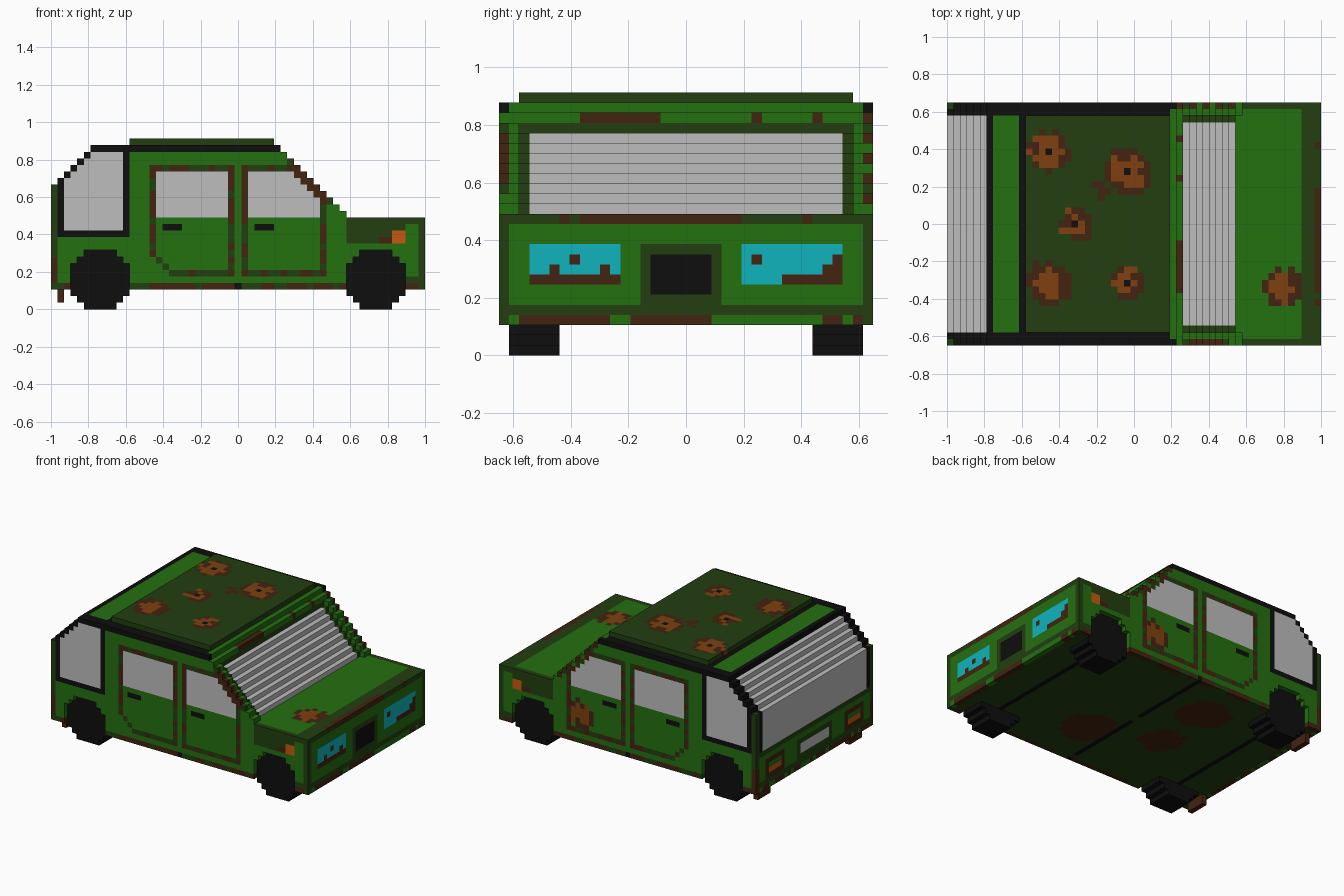
import bpy, bmesh, math, random

random.seed(4)
if "Cube" in bpy.data.objects:
    bpy.data.objects.remove(bpy.data.objects["Cube"], do_unlink=True)

# Block grid: 57 long (x), 37 wide (y), 26 high (z)
NX, NY, NZ = 57, 37, 26
V = 2 / NX
cells = {}          # (i, j, k) -> (part, colour)

COLOURS = {
    "green": (36, 112, 16), "dark_green": (34, 63, 16), "rust": (66, 35, 16),
    "light_rust": (126, 64, 16), "black": (14, 14, 14), "glass_grey": (190, 190, 190),
    "headlight_cyan": (16, 180, 190), "signal_orange": (198, 88, 16),
}


def linear(c):
    c /= 255
    return c / 12.92 if c < 0.04045 else ((c + 0.055) / 1.055) ** 2.4


materials = {}
for name, rgb in COLOURS.items():
    m = bpy.data.materials.new(name)
    m.use_nodes = True
    col = (*[linear(c) for c in rgb], 1)
    m.diffuse_color = col
    bsdf = m.node_tree.nodes["Principled BSDF"]
    bsdf.inputs["Base Color"].default_value = col
    bsdf.inputs["Roughness"].default_value = 0.9
    materials[name] = m


def fill(part, colour, I, J, K, rule=None):
    """Add blocks in the half-open ranges I, J, K where the rule holds."""
    for i in range(*I):
        for j in range(*J):
            for k in range(*K):
                if rule is None or rule(i, j, k):
                    cells[i, j, k] = (part, colour)


def paint(part, colour, I, J, K, rule=None):
    """Recolour and rename blocks that already exist."""
    fill(part, colour, I, J, K,
         lambda i, j, k: (i, j, k) in cells and (rule is None or rule(i, j, k)))


def sides(colour, I, K, rule=None, part="body"):
    """Paint the outer layer on both flanks."""
    for j in (0, NY - 1):
        paint(part, colour, I, (j, j + 1), K, rule)


def rust_mix(chance):
    return lambda i, j, k: random.random() < chance


def blob(part, centre, r, I, J, K, core=True, hole=False):
    """Ragged rust patch with a lighter core and an optional hole in the middle."""
    def within(rad, noise):
        return lambda *c: math.dist([a + .5 for a in c], centre) < rad + random.uniform(-noise, noise)
    paint(part, "rust", I, J, K, within(r, 0.5))
    if core:
        paint(part, "light_rust", I, J, K, within(r * 0.65, 0.9))
    if hole:
        c = tuple(int(a) for a in centre)
        cells[c] = (part, "black")


# Body silhouette: stepped tail, flat roof, stepped windscreen pillars, bonnet
def top(i):
    if i < 6:
        return 19 + i
    if i < 35:
        return 25
    return 59 - i if i < 45 else 14


fill("body", "green", (0, NX), (0, NY), (3, 25),
     lambda i, j, k: k < (58 - i if 36 <= i < 45 and 2 <= j < 35 else top(i)))

# Underside
paint("body", "dark_green", (1, 56), (1, 36), (3, 4))
blob("body", (33, 11, 3.5), 5, (1, 56), (1, 36), (3, 4), core=False)
blob("body", (20, 28, 3.5), 5, (1, 56), (1, 36), (3, 4), core=False)
blob("body", (20, 16, 3.5), 4, (1, 56), (1, 36), (3, 4), core=False)
paint("body", "black", (28, 29), (0, NY), (3, 4), lambda i, j, k: j % 18 > 1 or j == 0 or j == 36)
for i in (7, 49):
    paint("axle", "black", (i, i + 1), (6, 31), (3, 4))

# Rusty sill along both flanks
sides("dark_green", (0, 57), (3, 4), lambda i, j, k: i != 28)
sides("rust", (0, 57), (3, 4), lambda i, j, k: i != 28 and random.random() < 0.6)

# Roof rails, rear quarter frames and rear quarter windows
for J in ((0, 2), (35, 37)):
    paint("roof_rail", "black", (6, 34), J, (24, 25))
    paint("quarter_frame", "black", (1, 12), J, (11, 25))
    paint("quarter_frame", "black", (0, 1), J, (11, 19))
paint("roof_rail", "black", (6, 7), (0, NY), (24, 25))
paint("roof_rail", "black", (11, 12), (0, NY), (24, 25))
sides("glass_grey", (2, 11), (12, 24), lambda i, j, k: k < top(i) - 1, "quarter_window")
sides("dark_green", (0, 1), (8, 19))
sides("rust", (0, 1), (4, 8))

# Rear window, following the tail steps
paint("rear_window", "glass_grey", (0, 6), (2, 35), (11, 25))

# Tail panel: trim, lights and plate
paint("body", "dark_green", (0, 1), (1, 36), (10, 11))
paint("body", "dark_green", (0, 1), (1, 36), (4, 5))
paint("body", "rust", (0, 1), (1, 36), (3, 4), rust_mix(0.7))
for j in (3, 28):
    paint("tail_light", "rust", (0, 1), (j, j + 6), (5, 9))
    paint("tail_light", "green", (0, 1), (j + 1, j + 5), (7, 8))
    paint("tail_light", "signal_orange", (0, 1), (j + 1, j + 5), (6, 7))
paint("rear_plate", "dark_green", (0, 1), (13, 24), (5, 9))
paint("rear_plate", "glass_grey", (0, 1), (14, 23), (6, 8))

# Doors: rusty outline, window and handle


def rear_outline(i, j, k):
    if i + k < 23:
        return False
    return i in (15, 27) or k in (5, 21) or i + k == 23


def front_outline(i, j, k):
    if i + k > 57:
        return False
    return i in (29, 41) or k in (5, 21) or i + k == 57


for i0, outline in ((15, rear_outline), (29, front_outline)):
    span = (i0, i0 + 13)
    sides("dark_green", span, (5, 22), outline, "door_seam")
    sides("rust", span, (5, 22), lambda *c: outline(*c) and random.random() < 0.55, "door_seam")
    sides("glass_grey", (i0 + 1, i0 + 12), (14, 21),
          lambda i, j, k: i + k < 57, "door_window")
    sides("black", (i0 + 2, i0 + 5), (12, 13), None, "door_handle")
blob("body", (38.5, 36.5, 9), 2.6, (36, 41), (36, 37), (6, 13))

# Windscreen, its sunken frame and the rusty pillars
paint("windscreen_frame", "dark_green", (36, 44), (2, 35), (14, 23))
paint("windscreen_frame", "dark_green", (35, 36), (2, 35), (22, 23))
paint("windscreen", "glass_grey", (36, 44), (3, 34), (14, 22))
paint("body", "rust", (35, 36), (8, 16), (23, 24))
paint("body", "rust", (35, 36), (25, 26), (23, 24))
paint("body", "rust", (35, 36), (31, 32), (23, 24))
sides("dark_green", (34, 45), (14, 25), lambda i, j, k: k == top(i) - 1 and i % 3 == 0, "pillar")
paint("pillar", "rust", (34, 45), (0, 1), (17, 22), lambda i, j, k: k == top(i) - 1)
paint("pillar", "rust", (34, 45), (36, 37), (15, 24), lambda i, j, k: k == top(i) - 1 and k % 2)
sides("black", (34, 35), (24, 25), None, "roof_rail")

# Bonnet edging, wings and side signals
sides("dark_green", (45, 57), (13, 14))
sides("dark_green", (45, 54), (10, 14))
sides("rust", (50, 52), (10, 11))
sides("signal_orange", (52, 54), (10, 12), None, "side_signal")
sides("dark_green", (54, 57), (4, 5))
sides("dark_green", (56, 57), (4, 14))
paint("body", "dark_green", (54, 57), (0, NY), (13, 14))
blob("body", (51, 9, 13.5), 2.8, (47, 54), (6, 13), (13, 14))
F = (56, 57)
paint("body", "rust", F, (8, 24), (13, 14))
for j in (6, 30):
    paint("body", "rust", F, (j, j + 1), (13, 14))

# Nose: lower trim, headlights and grille
paint("body", "dark_green", F, (0, NY), (4, 5))
paint("body", "rust", F, (1, 36), (3, 4),
      lambda i, j, k: 2 <= j < 11 or 13 <= j < 21 or 32 <= j < 34 or j == 35)
paint("headlight", "headlight_cyan", F, (3, 12), (7, 11))
paint("headlight", "headlight_cyan", F, (24, 34), (7, 11))
for J, K in (((3, 12), (7, 8)), ((5, 6), (8, 9)), ((10, 11), (8, 9)), ((7, 8), (9, 10)),
             ((28, 34), (7, 8)), ((32, 34), (8, 9)), ((33, 34), (9, 10)), ((25, 26), (9, 10))):
    paint("headlight", "rust", F, J, K)
paint("grille_frame", "dark_green", F, (14, 22), (5, 11))
paint("grille", "black", F, (15, 21), (6, 10))

# Raised roof panel with rust holes
R = ((12, 34), (2, 35), (25, 26))
fill("roof_panel", "dark_green", *R)
blob("roof_panel", (15.5, 29.5, 25.5), 3.4, *R, hole=True)
blob("roof_panel", (23.5, 24, 25.5), 1.5, *R, core=False)
blob("roof_panel", (27.5, 26.5, 25.5), 3.5, *R, hole=True)
blob("roof_panel", (19.5, 18.5, 25.5), 2.5, *R, hole=True)
blob("roof_panel", (15.5, 9.5, 25.5), 3.3, *R)
blob("roof_panel", (27.5, 9.5, 25.5), 2.5, *R, hole=True)

# Wheels, set one block into their arches
for end, i0 in (("rear", 3), ("front", 45)):
    def disc(i, j, k):
        return abs(i - i0 - 4) + abs(k - 4) <= 6
    for side, outer, J in (("right", 0, (1, 6)), ("left", 36, (31, 36))):
        for i in range(i0, i0 + 9):
            for k in range(9):
                if disc(i, 0, k):
                    cells.pop((i, outer, k), None)
        fill(f"{end}_{side}_wheel", "black", (i0, i0 + 9), J, (0, 9), disc)

# Exhaust pipes
fill("exhaust_right", "rust", (1, 2), (2, 6), (1, 3))
fill("exhaust_left", "rust", (1, 2), (31, 35), (1, 3))

# Turn the blocks of each part into its outer faces
SIDES = {
    (1, 0, 0): ((1, 0, 0), (1, 1, 0), (1, 1, 1), (1, 0, 1)),
    (-1, 0, 0): ((0, 0, 0), (0, 0, 1), (0, 1, 1), (0, 1, 0)),
    (0, 1, 0): ((0, 1, 0), (0, 1, 1), (1, 1, 1), (1, 1, 0)),
    (0, -1, 0): ((0, 0, 0), (1, 0, 0), (1, 0, 1), (0, 0, 1)),
    (0, 0, 1): ((0, 0, 1), (1, 0, 1), (1, 1, 1), (0, 1, 1)),
    (0, 0, -1): ((0, 0, 0), (0, 1, 0), (1, 1, 0), (1, 0, 0)),
}
parts = {}
for cell, (part, colour) in cells.items():
    parts.setdefault(part, []).append((cell, colour))

for part, blocks in parts.items():
    bm = bmesh.new()
    verts, slots = {}, []
    for cell, colour in blocks:
        for d, corners in SIDES.items():
            if tuple(a + b for a, b in zip(cell, d)) in cells:
                continue
            if colour not in slots:
                slots.append(colour)
            loop = []
            for c in corners:
                p = tuple(a + b for a, b in zip(cell, c))
                if p not in verts:
                    verts[p] = bm.verts.new((p[0] * V - 1, (p[1] - NY / 2) * V, p[2] * V))
                loop.append(verts[p])
            bm.faces.new(loop).material_index = slots.index(colour)
    if bm.faces:
        mesh = bpy.data.meshes.new(part)
        bm.to_mesh(mesh)
        for s in slots:
            mesh.materials.append(materials[s])
        bpy.context.collection.objects.link(bpy.data.objects.new(part, mesh))
    bm.free()
